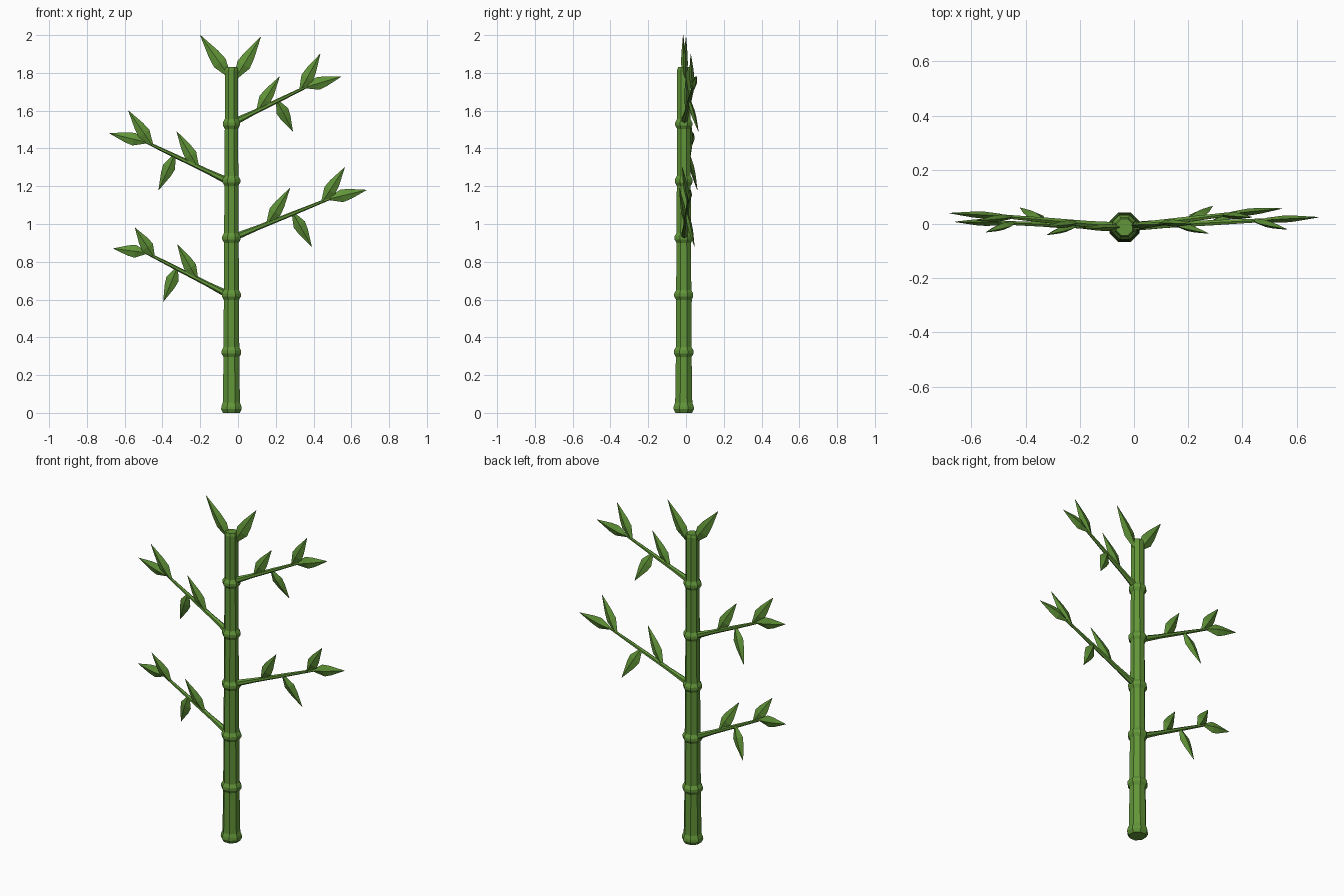
import bpy, bmesh, math
from mathutils import Vector

if "Cube" in bpy.data.objects:
    bpy.data.objects.remove(bpy.data.objects["Cube"])

green = bpy.data.materials.new("bamboo_green")
green.diffuse_color = (0.12, 0.30, 0.04, 1)
green.use_nodes = True
green.node_tree.nodes["Principled BSDF"].inputs["Base Color"].default_value = green.diffuse_color
CX, CY = -0.035, -0.012


def finish(name, bm):
    bmesh.ops.recalc_face_normals(bm, faces=bm.faces)
    me = bpy.data.meshes.new(name)
    bm.to_mesh(me)
    bm.free()
    me.materials.append(green)
    ob = bpy.data.objects.new(name, me)
    bpy.context.collection.objects.link(ob)
    return ob


def loft(name, rings):
    """Skin equal-length rings of points and cap both ends."""
    bm = bmesh.new()
    loops = [[bm.verts.new(p) for p in r] for r in rings]
    n = len(loops[0])
    for a, b in zip(loops, loops[1:]):
        for i in range(n):
            j = (i + 1) % n
            bm.faces.new((a[i], a[j], b[j], b[i]))
    bm.faces.new(loops[0][::-1])
    bm.faces.new(loops[-1])
    return finish(name, bm)


def ring(c, u, v, ru, rv, n, turn=0.0):
    return [c + u * ru * math.cos(turn + math.tau * i / n)
            + v * rv * math.sin(turn + math.tau * i / n) for i in range(n)]


def frame(d):
    side = d.cross(Vector((0, 1, 0))).normalized()
    return side, side.cross(d).normalized()


def leaf(name, base, tip, half=0.034):
    d = tip - base
    u, v = frame(d.normalized())
    # stem, widest part, shoulder, tip of a creased four-sided blade
    stations = [(0, 0.008, 0.008), (0.33, half, 0.013),
                (0.55, half * 0.8, 0.011), (1, 0.001, 0.001)]
    loft(name, [ring(base + d * t, u, v, w, h, 4) for t, w, h in stations])


# Stalk: eight-sided culm with swollen nodes
profile = [(0.048, 0.0), (0.059, 0.02), (0.057, 0.035), (0.049, 0.055)]
for k in range(1, 6):
    z = 0.02 + 0.302 * k
    r = 0.050 - 0.0018 * k
    profile += [(r - 0.003, z - 0.026), (r + 0.008, z - 0.008),
                (r + 0.008, z + 0.008), (r - 0.003, z + 0.026)]
profile += [(0.038, 1.815), (0.032, 1.83)]
X, Y = Vector((1, 0, 0)), Vector((0, 1, 0))
loft("stalk", [ring(Vector((CX, CY, z)), X, Y, r, r, 8, math.pi / 8)
               for r, z in profile])

# Branches: start, end, then leaves as (position along branch, tip)
branches = {
    "branch_lower_left": ((-0.06, -0.01, 0.63), (-0.50, 0.005, 0.855), [
        (0.36, (-0.32, -0.04, 0.89)), (0.60, (-0.395, 0.03, 0.59)),
        (0.88, (-0.545, -0.03, 0.98)), (0.97, (-0.66, 0.008, 0.87))]),
    "branch_lower_right": ((-0.02, -0.01, 0.93), (0.50, 0.015, 1.14), [
        (0.34, (0.275, -0.035, 1.19)), (0.60, (0.39, 0.045, 0.88)),
        (0.90, (0.565, -0.02, 1.30)), (0.97, (0.68, 0.025, 1.18))]),
    "branch_upper_left": ((-0.06, -0.01, 1.23), (-0.50, 0.03, 1.44), [
        (0.35, (-0.325, -0.01, 1.49)), (0.63, (-0.42, 0.06, 1.18)),
        (0.90, (-0.58, 0.012, 1.60)), (0.97, (-0.68, 0.04, 1.48))]),
    "branch_upper_right": ((-0.02, -0.01, 1.54), (0.38, 0.04, 1.735), [
        (0.31, (0.22, 0.0, 1.78)), (0.57, (0.29, 0.066, 1.49)),
        (0.88, (0.435, 0.025, 1.90)), (0.95, (0.545, 0.057, 1.78))]),
}
for name, (a, b, leaves) in branches.items():
    a, b = Vector(a), Vector(b)
    u, v = frame((b - a).normalized())
    loft(name, [ring(a.lerp(b, t), u, v, r, r, 6)
                for t, r in ((0, 0.019), (0.25, 0.013), (0.6, 0.011), (1, 0.007))])
    for i, (t, tip) in enumerate(leaves):
        leaf(f"{name}_leaf_{i + 1}", a.lerp(b, t), Vector(tip))

# Crown leaves at the stalk top
leaf("top_leaf_left", Vector((-0.045, -0.012, 1.78)), Vector((-0.20, -0.015, 2.0)), 0.038)
leaf("top_leaf_right", Vector((-0.015, -0.005, 1.77)), Vector((0.12, 0.0, 1.99)), 0.038)
